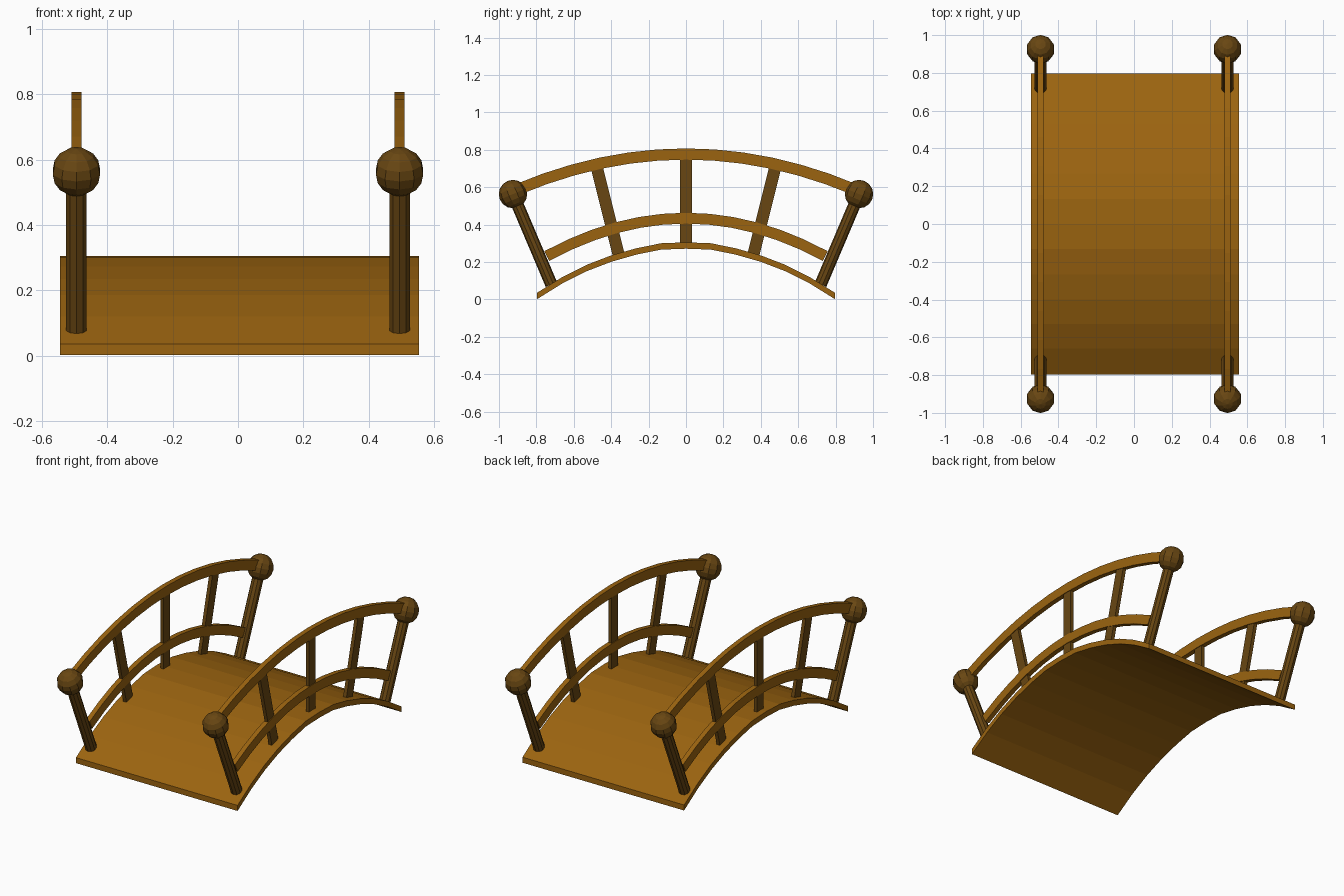
import bpy, bmesh, math
from mathutils import Vector, Matrix

if "Cube" in bpy.data.objects:
    bpy.data.objects.remove(bpy.data.objects["Cube"])


def material(name, rgb):
    m = bpy.data.materials.new(name)
    m.diffuse_color = (*rgb, 1)
    m.use_nodes = True
    m.node_tree.nodes["Principled BSDF"].inputs["Base Color"].default_value = m.diffuse_color
    return m


LIGHT = material("light wood", (0.33, 0.127, 0.005))
DARK = material("dark wood", (0.14, 0.062, 0.006))


def finish(name, bm, mat):
    bmesh.ops.recalc_face_normals(bm, faces=bm.faces)
    me = bpy.data.meshes.new(name)
    bm.to_mesh(me)
    bm.free()
    me.materials.append(mat)
    ob = bpy.data.objects.new(name, me)
    bpy.context.collection.objects.link(ob)
    return ob


def arched_strip(name, half, top, thick, width, cx, mat, vertical_ends):
    """Strip swept along a half profile of (y, top z), mirrored about y = 0."""
    pts = [(-y, z) for y, z in reversed(half[1:])] + half
    bm = bmesh.new()
    rings = []
    for i, (y, z) in enumerate(pts):
        a, b = pts[max(i - 1, 0)], pts[min(i + 1, len(pts) - 1)]
        slope = 0 if vertical_ends else math.atan2(b[1] - a[1], b[0] - a[0])
        dy, dz = thick * math.sin(slope), -thick * math.cos(slope)
        rings.append([bm.verts.new(p) for p in (
            (cx - width / 2, y, z), (cx + width / 2, y, z),
            (cx + width / 2, y + dy, z + dz), (cx - width / 2, y + dy, z + dz))])
    for r, s in zip(rings, rings[1:]):
        for k in range(4):
            bm.faces.new((r[k], r[(k + 1) % 4], s[(k + 1) % 4], s[k]))
    bm.faces.new(rings[0])
    bm.faces.new(rings[-1])
    return finish(name, bm, mat)


def arc(half_len, top, coef, n=6):
    return [(half_len * i / n, top - coef * (half_len * i / n) ** 2) for i in range(n + 1)]


def along(p, q):
    """Transform placing a z-aligned primitive between two points."""
    d = q - p
    rot = Matrix.Rotation(-math.atan2(d.y, d.z), 4, 'X')
    return Matrix.Translation((p + q) / 2) @ rot, d.length, rot


# Walking deck
deck = [(0, .305), (.133, .3), (.267, .273), (.4, .235), (.53, .185), (.66, .12), (.797, .035)]
arched_strip("deck", deck, 0, .034, 1.1, .005, LIGHT, True)

for side, sx in (("left", -.495), ("right", .495)):
    # Arched rails
    arched_strip(side + "_top_rail", arc(.92, .807, .23), 0, .06, .03, sx, LIGHT, False)
    arched_strip(side + "_middle_rail", arc(.757, .463, .358), 0, .058, .03, sx, LIGHT, False)

    # Balusters fanning outwards
    for n, (y0, z0, y1, z1) in enumerate(((-.362, .245, -.482, .725),
                                          (0, .285, 0, .77), (.362, .245, .482, .725))):
        m, length, _ = along(Vector((sx, y0, z0)), Vector((sx, y1, z1)))
        bm = bmesh.new()
        bmesh.ops.create_cube(bm, size=1, matrix=m @ Matrix.Diagonal((.022, .064, length, 1)))
        finish(f"{side}_baluster_{n + 1}", bm, DARK)

    # Leaning end posts with ball caps
    for end, s in (("front", -1), ("back", 1)):
        p, q = Vector((sx, s * .72, .08)), Vector((sx, s * .925, .563))
        m, length, rot = along(p, q)
        bm = bmesh.new()
        bmesh.ops.create_cone(bm, cap_ends=True, segments=10, radius1=.033, radius2=.033,
                              depth=length, matrix=m)
        finish(f"{side}_{end}_post", bm, DARK)
        bm = bmesh.new()
        bmesh.ops.create_uvsphere(bm, u_segments=10, v_segments=8, radius=.076,
                                  matrix=Matrix.Translation(q) @ rot)
        finish(f"{side}_{end}_ball", bm, DARK)
